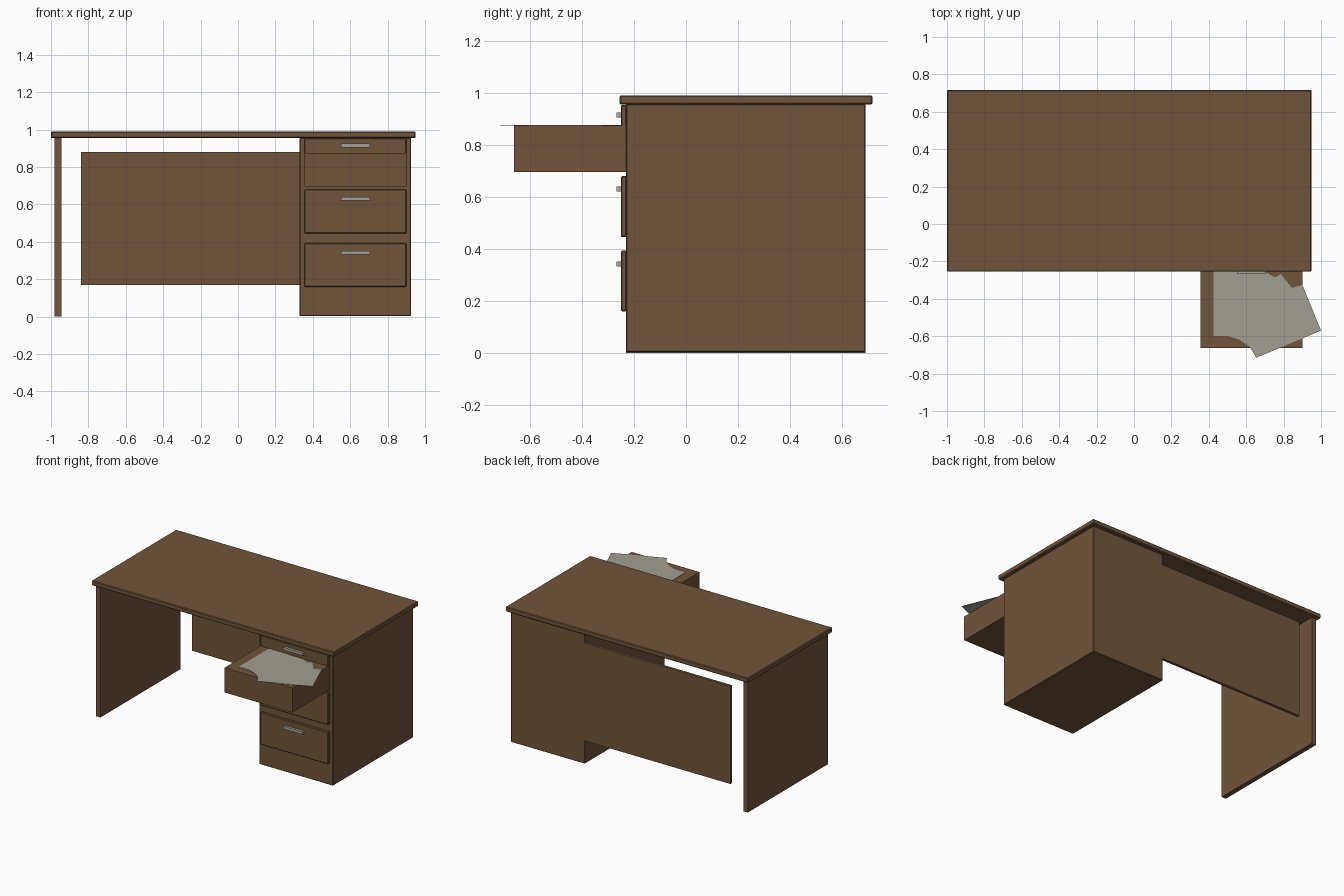
import bpy, bmesh

if "Cube" in bpy.data.objects:
    bpy.data.objects.remove(bpy.data.objects["Cube"])

def material(name, rgb):
    m = bpy.data.materials.new(name)
    m.diffuse_color = (*rgb, 1)
    m.use_nodes = True
    m.node_tree.nodes["Principled BSDF"].inputs["Base Color"].default_value = m.diffuse_color
    return m

wood = material("brown_wood", (0.165, 0.09, 0.043))
metal = material("handle_grey", (0.37, 0.36, 0.31))
paper = material("paper_grey", (0.365, 0.35, 0.285))

def finish(name, bm, mat):
    bmesh.ops.recalc_face_normals(bm, faces=bm.faces[:])
    me = bpy.data.meshes.new(name)
    bm.to_mesh(me)
    bm.free()
    me.materials.append(mat)
    ob = bpy.data.objects.new(name, me)
    bpy.context.collection.objects.link(ob)
    return ob

def box(name, x, y, z, mat=wood, bevel=0.0):
    bm = bmesh.new()
    bmesh.ops.create_cube(bm, size=1)
    for v in bm.verts:
        v.co = [(a + b) / 2 + c * (b - a) for (a, b), c in zip((x, y, z), v.co)]
    ob = finish(name, bm, mat)
    if bevel:
        mod = ob.modifiers.new("edge", "BEVEL")
        mod.width = bevel
        mod.segments = 1
    return ob

def sheet(name, outline, z, thick=0.002):
    bm = bmesh.new()
    face = bm.faces.new([bm.verts.new((x, y, z)) for x, y in outline])
    ext = bmesh.ops.extrude_face_region(bm, geom=[face])["geom"]
    bmesh.ops.translate(bm, vec=(0, 0, thick),
                        verts=[g for g in ext if isinstance(g, bmesh.types.BMVert)])
    return finish(name, bm, paper)

# Desk top and supports
box("desk_top", (-1.0, 0.95), (-0.255, 0.717), (0.955, 0.99), bevel=0.005)
box("left_side_panel", (-0.98, -0.945), (-0.23, 0.69), (0.0, 0.957))
box("back_panel", (-0.84, 0.335), (0.67, 0.69), (0.17, 0.88))
box("drawer_cabinet", (0.33, 0.925), (-0.23, 0.69), (0.003, 0.957), bevel=0.004)

# Drawer fronts with bar handles
for label, low, high, grip in (("top", 0.735, 0.953, 0.915),
                               ("middle", 0.445, 0.68, 0.63),
                               ("bottom", 0.16, 0.393, 0.342)):
    box(label + "_drawer_front", (0.355, 0.9), (-0.25, -0.228), (low, high), bevel=0.004)
    box(label + "_drawer_handle", (0.55, 0.707), (-0.268, -0.249),
        (grip - 0.01, grip + 0.01), metal)

# Pulled-out drawer and the loose papers lying on it
box("open_drawer", (0.355, 0.9), (-0.662, -0.23), (0.695, 0.874))
sheet("loose_papers", [
    (0.425, -0.25), (0.425, -0.6), (0.505, -0.6), (0.56, -0.617), (0.615, -0.653),
    (0.64, -0.69), (0.653, -0.715), (1.0, -0.57), (0.9, -0.325), (0.845, -0.342),
    (0.785, -0.268), (0.755, -0.285), (0.71, -0.262), (0.55, -0.25)], 0.874)
